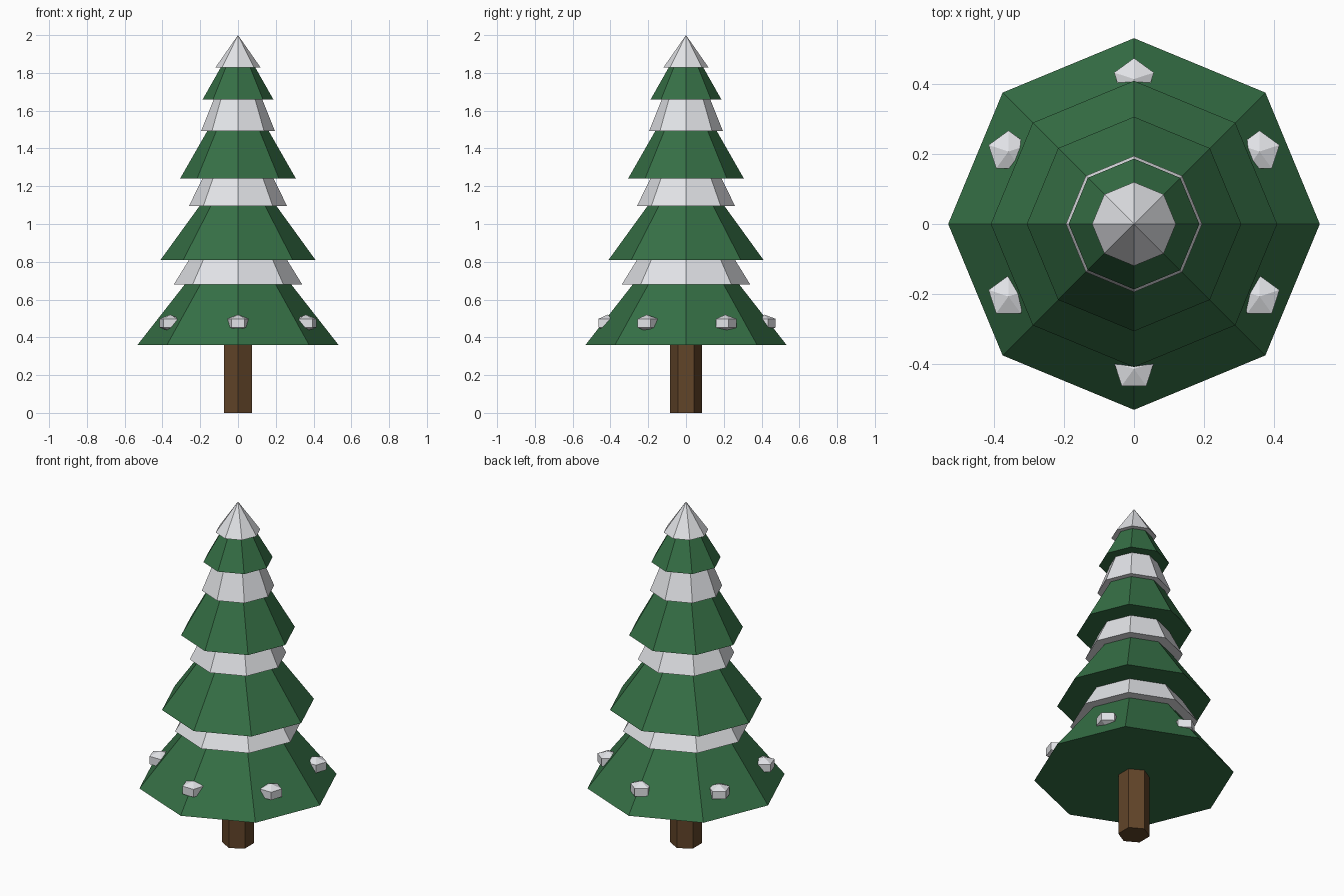
import bpy, bmesh, math
from mathutils import Matrix

if "Cube" in bpy.data.objects:
    bpy.data.objects.remove(bpy.data.objects["Cube"])


def material(name, rgb):
    m = bpy.data.materials.new(name)
    m.diffuse_color = (*rgb, 1)
    m.use_nodes = True
    m.node_tree.nodes["Principled BSDF"].inputs["Base Color"].default_value = m.diffuse_color
    return m


GREEN = material("pine green", (0.036, 0.16, 0.06))
SNOW = material("snow white", (0.78, 0.79, 0.82))
BROWN = material("bark brown", (0.12, 0.058, 0.022))


def finish(name, bm, mat):
    bmesh.ops.recalc_face_normals(bm, faces=bm.faces)
    mesh = bpy.data.meshes.new(name)
    bm.to_mesh(mesh)
    bm.free()
    mesh.materials.append(mat)
    obj = bpy.data.objects.new(name, mesh)
    bpy.context.collection.objects.link(obj)
    return obj


def cone(name, mat, sides, r1, r2, z1, z2, turn=0.0):
    bm = bmesh.new()
    mtx = Matrix.Translation((0, 0, (z1 + z2) / 2)) @ Matrix.Rotation(turn, 4, 'Z')
    bmesh.ops.create_cone(bm, cap_ends=True, segments=sides, radius1=r1,
                          radius2=r2, depth=z2 - z1, matrix=mtx)
    bmesh.ops.remove_doubles(bm, verts=bm.verts, dist=1e-5)
    return finish(name, bm, mat)


# Hexagonal trunk, corners on the y axis
cone("trunk", BROWN, 6, 0.085, 0.085, 0, 0.42)

# Eight-sided branch tiers: radius, base height, tip height
for i, (r, z1, z2) in enumerate([(0.532, 0.36, 1.04), (0.41, 0.81, 1.376),
                                 (0.307, 1.24, 1.776), (0.187, 1.66, 1.99)]):
    cone(f"branch_tier_{i + 1}", GREEN, 8, r, 0, z1, z2)

# Snow collars under each tier, and the snowy tip
for i, (r, z1, z2) in enumerate([(0.34, 0.68, 1.23), (0.26, 1.095, 1.62),
                                 (0.195, 1.493, 1.98), (0.12, 1.828, 2.0)]):
    cone(f"snow_layer_{i + 1}", SNOW, 8, r, 0, z1, z2)

# Six five-sided snow clumps around the lowest tier, all facing the same way
for i in range(6):
    a = math.radians(30 + 60 * i)
    cx, cy, cz = 0.415 * math.cos(a), 0.415 * math.sin(a), 0.475
    bm = bmesh.new()
    rings = []
    for dz in (-0.023, 0.023):
        rings.append([bm.verts.new((cx + 0.06 * math.cos(t), cy + 0.06 * math.sin(t), cz + dz))
                      for t in (math.pi / 2 + k * math.tau / 5 for k in range(5))])
    low = bm.verts.new((cx, cy, cz - 0.045))
    high = bm.verts.new((cx, cy, cz + 0.045))
    for k in range(5):
        n = (k + 1) % 5
        bm.faces.new((rings[0][k], rings[0][n], rings[1][n], rings[1][k]))
        bm.faces.new((rings[0][n], rings[0][k], low))
        bm.faces.new((rings[1][k], rings[1][n], high))
    finish(f"snow_clump_{i + 1}", bm, SNOW)
